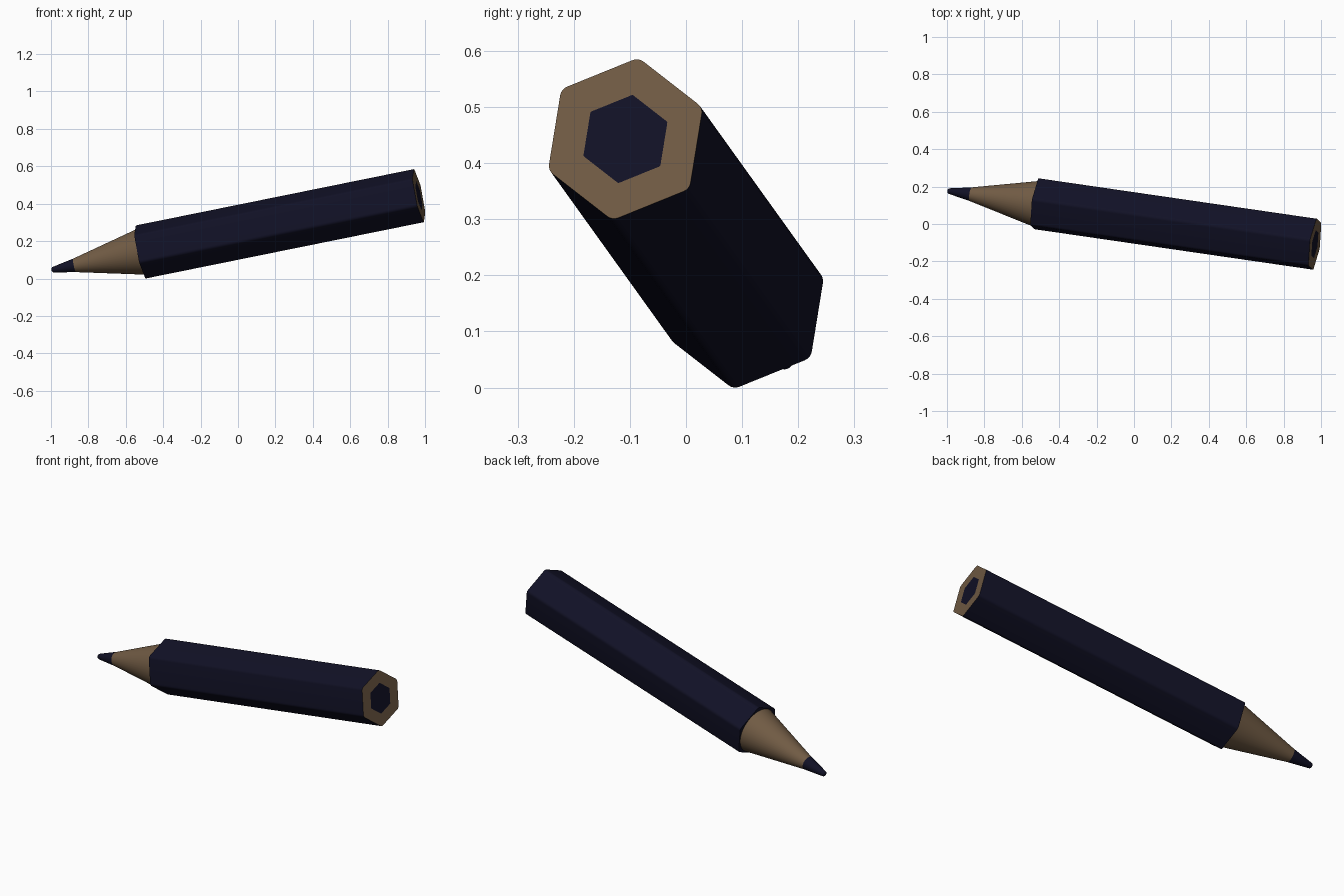
import bpy, bmesh, math
from mathutils import Vector, Matrix

if "Cube" in bpy.data.objects:
    bpy.data.objects.remove(bpy.data.objects["Cube"])


def material(name, rgb):
    m = bpy.data.materials.new(name)
    m.diffuse_color = (*rgb, 1)
    m.use_nodes = True
    m.node_tree.nodes["Principled BSDF"].inputs["Base Color"].default_value = m.diffuse_color
    return m


navy = material("navy paint", (0.0055, 0.0055, 0.019))
wood = material("bare wood", (0.165, 0.105, 0.058))

# Pencil axis: from the sharpened end of the barrel to its flat end
start, end = Vector((-0.52, 0.108, 0.142)), Vector((0.967, -0.108, 0.443))
length = (end - start).length
d = (end - start).normalized()
u = Vector((0, 0.023, 0.142))
u.x = -(u.y * d.y + u.z * d.z) / d.x      # corner direction square to the axis
u.normalize()
v = d.cross(u)
frame = Matrix((u, v, d)).transposed().to_4x4()
frame.translation = start


def hexagon(radius, fillet, z, steps=4):
    """Hexagon outline with rounded corners."""
    c = radius - fillet / math.cos(math.pi / 6)
    pts = []
    for i in range(6):
        a = i * math.pi / 3
        for s in range(steps + 1):
            b = a + (s / steps - 0.5) * math.pi / 3
            pts.append((c * math.cos(a) + fillet * math.cos(b),
                        c * math.sin(a) + fillet * math.sin(b), z))
    return pts


def circle(radius, z, n=48):
    return [(radius * math.cos(2 * math.pi * i / n),
             radius * math.sin(2 * math.pi * i / n), z) for i in range(n)]


def loft(name, rings, mats, band_mats, caps):
    """Skin a list of rings; band_mats gives the colour of each band."""
    bm = bmesh.new()
    loops = [[bm.verts.new(p) for p in r] for r in rings]
    for k, (a, b) in enumerate(zip(loops, loops[1:])):
        for i in range(len(a)):
            j = (i + 1) % len(a)
            bm.faces.new((a[i], a[j], b[j], b[i])).material_index = band_mats[k]
    bm.faces.new(loops[0][::-1]).material_index = caps[0]
    bm.faces.new(loops[-1]).material_index = caps[1]
    bmesh.ops.recalc_face_normals(bm, faces=bm.faces[:])
    me = bpy.data.meshes.new(name)
    bm.to_mesh(me)
    bm.free()
    for m in mats:
        me.materials.append(m)
    ob = bpy.data.objects.new(name, me)
    bpy.context.collection.objects.link(ob)
    ob.matrix_world = frame
    bpy.ops.object.select_all(action='DESELECT')
    ob.select_set(True)
    bpy.context.view_layer.objects.active = ob
    bpy.ops.object.shade_smooth_by_angle(angle=math.radians(30))
    return ob


# Hexagonal painted barrel with wood end face and hexagonal core
loft("barrel",
     [hexagon(0.149, 0.02, 0), hexagon(0.149, 0.02, length),
      hexagon(0.081, 0.004, length)],
     [navy, wood], [0, 1], (0, 0))

# Sharpened cone: wood, then the coloured lead with a rounded tip
tip = -0.492
rings = [circle(0.126, 0.01), circle(0.037, -0.364), circle(0.0155, tip + 0.012)]
rings += [circle(0.0145 * math.cos(a), tip + 0.01 - 0.01 * math.sin(a))
          for a in (0.3, 0.7, 1.1, 1.45)]
loft("sharpened_point", rings, [navy, wood], [1] + [0] * 5, (1, 0))
